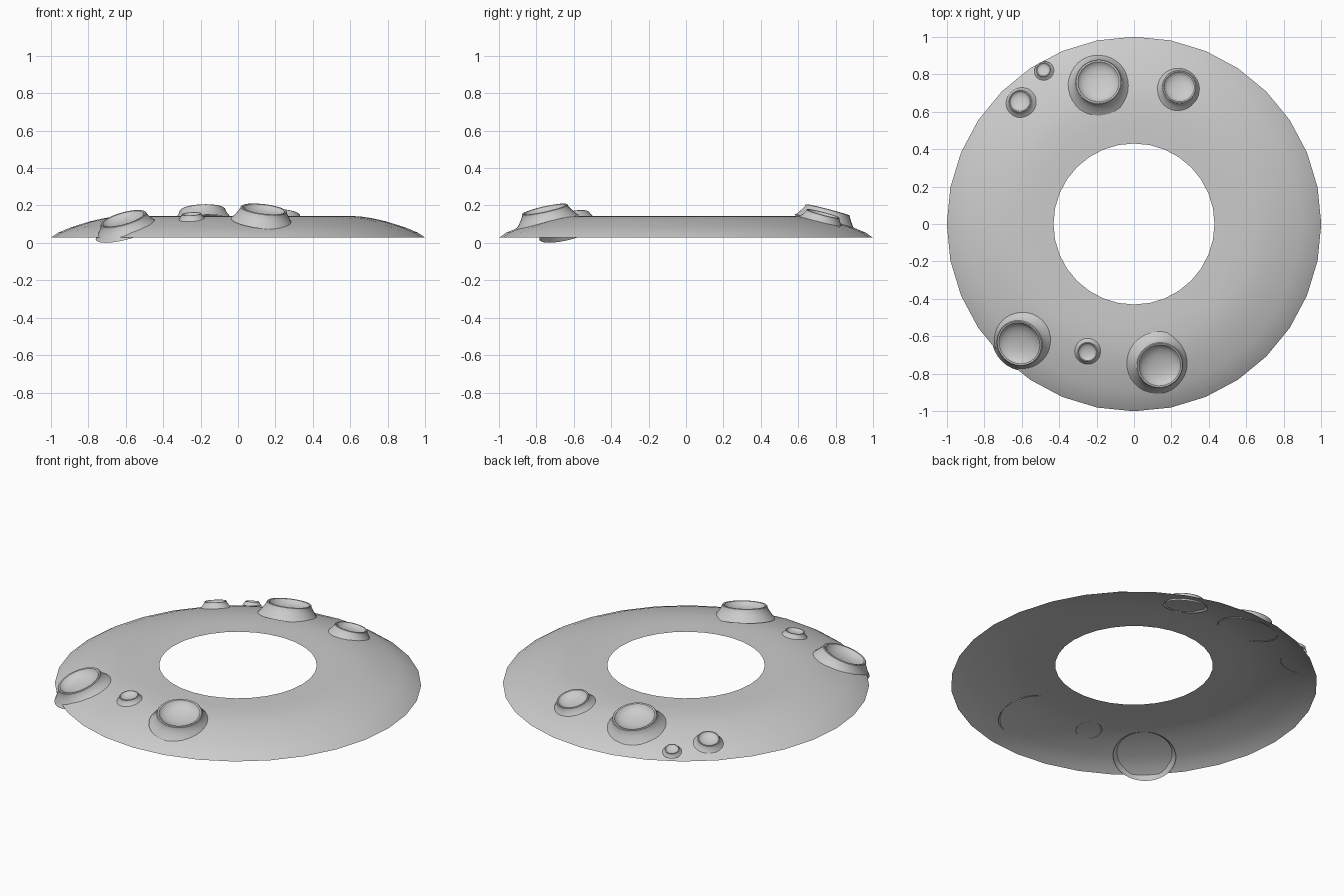
import bpy
from math import cos, sin, pi
from mathutils import Vector

if "Cube" in bpy.data.objects:
    bpy.data.objects.remove(bpy.data.objects["Cube"])


def lathe(name, profile, segments=32):
    """Spin an (r, z) profile about z; r = 0 makes a pole."""
    verts, faces, rings = [], [], []
    for r, z in profile:
        n = 1 if r == 0 else segments
        rings.append(range(len(verts), len(verts) + n))
        verts += [(r * cos(2 * pi * i / segments), r * sin(2 * pi * i / segments), z)
                  for i in range(n)]
    for a, b in zip(rings, rings[1:]):
        for i in range(segments):
            j = (i + 1) % segments
            if len(b) == 1:
                faces.append((a[i], a[j], b[0]))
            else:
                faces.append((a[i], a[j], b[j], b[i]))
    mesh = bpy.data.meshes.new(name)
    mesh.from_pydata(verts, [], faces)
    obj = bpy.data.objects.new(name, mesh)
    bpy.context.collection.objects.link(obj)
    bpy.ops.object.select_all(action='DESELECT')
    obj.select_set(True)
    bpy.context.view_layer.objects.active = obj
    bpy.ops.object.shade_smooth_by_angle(angle=0.6)
    return obj


# open domed ring: flat inner band curving down to the outer edge
lathe("domed_ring", [(1.0, 0.028), (0.96, 0.055), (0.89, 0.084), (0.79, 0.115),
                     (0.72, 0.131), (0.65, 0.142), (0.54, 0.144), (0.43, 0.143)])

# crater cross-section for base radius 1: flared skirt, lip, shallow bowl
CRATER = [(1.0, 0.0), (0.92, 0.08), (0.82, 0.22), (0.74, 0.35), (0.735, 0.40),
          (0.71, 0.42), (0.66, 0.41), (0.62, 0.35), (0.52, 0.28),
          (0.36, 0.225), (0.18, 0.20), (0, 0.195)]

# base centre, base radius, axis
craters = [
    ("front_large_crater", (0.130, -0.740, 0.112), 0.170, (0.12, -0.22, 1)),
    ("front_left_crater", (-0.594, -0.619, 0.064), 0.172, (-0.28, -0.28, 1)),
    ("front_small_crater", (-0.247, -0.678, 0.126), 0.072, (-0.06, -0.16, 1)),
    ("back_large_crater", (-0.187, 0.742, 0.108), 0.168, (-0.04, 0.26, 1)),
    ("back_right_crater", (0.237, 0.720, 0.107), 0.124, (0.09, 0.26, 1)),
    ("back_left_crater", (-0.602, 0.648, 0.082), 0.083, (-0.22, 0.24, 1)),
    ("back_tiny_crater", (-0.480, 0.818, 0.062), 0.053, (-0.18, 0.32, 1)),
]
for name, centre, radius, axis in craters:
    crater = lathe(name, [(r * radius, z * radius) for r, z in CRATER])
    crater.location = centre
    crater.rotation_euler = Vector(axis).to_track_quat('Z', 'Y').to_euler()
